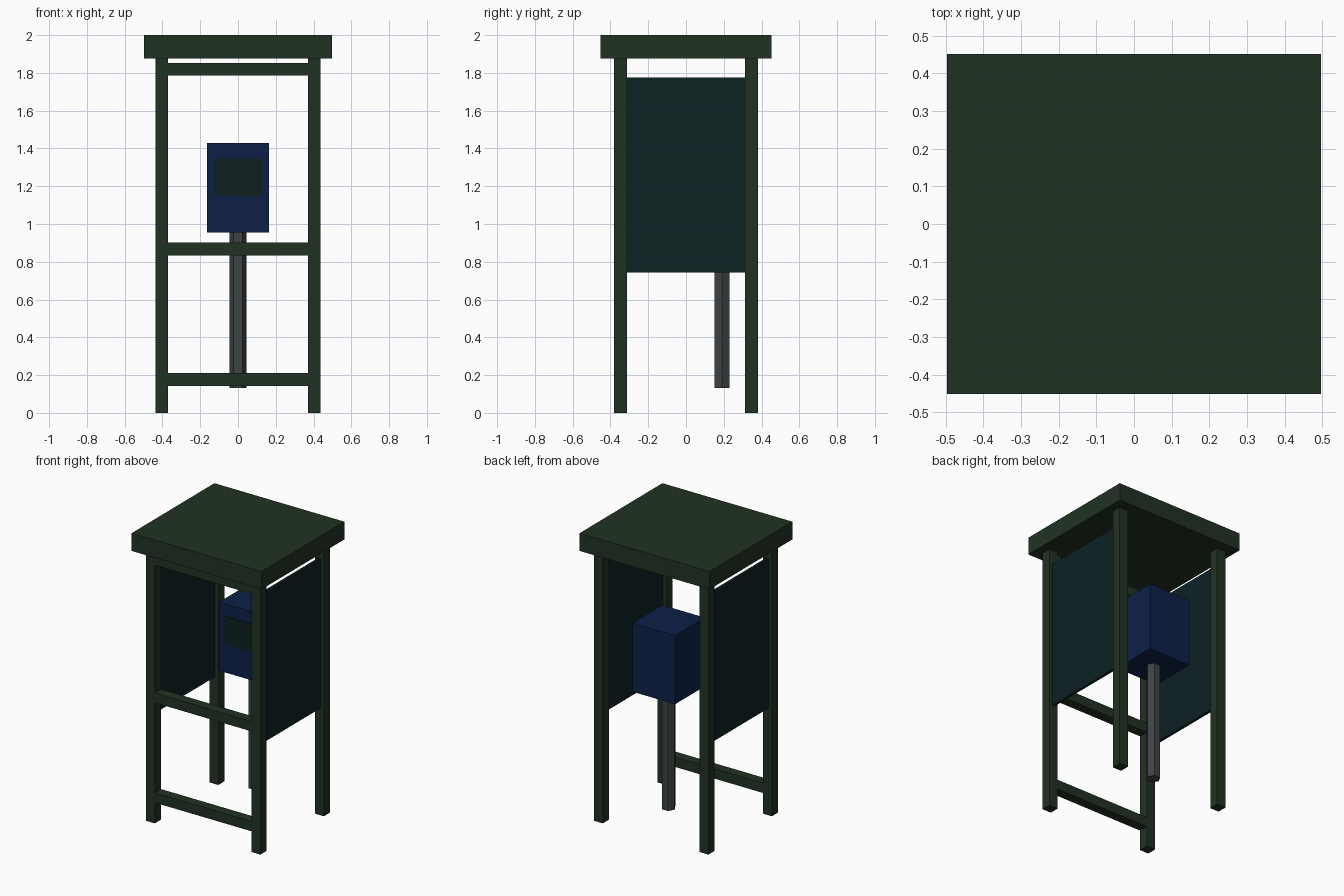
import bpy
import math

if "Cube" in bpy.data.objects:
    bpy.data.objects.remove(bpy.data.objects["Cube"])


def material(name, rgb):
    m = bpy.data.materials.new(name)
    m.diffuse_color = (*rgb, 1.0)
    m.use_nodes = True
    m.node_tree.nodes["Principled BSDF"].inputs["Base Color"].default_value = m.diffuse_color
    return m


GREEN = material("dark_green_paint", (0.0152, 0.0319, 0.0165))
TEAL = material("dark_teal_panel", (0.0040, 0.0160, 0.0176))
BLUE = material("navy_blue", (0.0044, 0.0144, 0.0640))
GLASS = material("dark_screen", (0.0040, 0.0144, 0.0137))
GREY = material("steel_grey", (0.0480, 0.0570, 0.0600))


def box(name, lo, hi, mat):
    """Axis-aligned box between two corners."""
    bpy.ops.mesh.primitive_cube_add(size=1, location=[(a + b) / 2 for a, b in zip(lo, hi)])
    ob = bpy.context.object
    ob.name = name
    ob.scale = [b - a for a, b in zip(lo, hi)]
    bpy.ops.object.transform_apply(location=False, rotation=False, scale=True)
    ob.data.materials.append(mat)
    return ob


# Roof slab
ROOF_Z = 1.877
box("roof", (-0.497, -0.452, ROOF_Z), (0.497, 0.452, 2.0), GREEN)

# Four corner posts
PX, PY, W = 0.404, 0.347, 0.034
for sx, side in ((-1, "left"), (1, "right")):
    for sy, end in ((-1, "front"), (1, "back")):
        x, y = sx * PX, sy * PY
        box(f"{end}_{side}_post", (x - W, y - W, 0), (x + W, y + W, ROOF_Z), GREEN)
    # Side panel set midway in the post width
    x = sx * PX
    box(f"{side}_side_panel", (x - 0.01, -PY + W, 0.742), (x + 0.01, PY - W, 1.775), TEAL)

# Front crossbars
for name, z in (("lower", 0.177), ("middle", 0.868), ("upper", 1.819)):
    box(f"{name}_crossbar", (-PX + W, -PY - W, z - W), (PX - W, -PY + W, z + W), GREEN)

# Hexagonal pole
POLE_Y = 0.19
bpy.ops.mesh.primitive_cylinder_add(vertices=6, radius=0.046, depth=0.825,
                                    location=(0, POLE_Y, 0.1325 + 0.4125),
                                    rotation=(0, 0, math.radians(30)))
pole = bpy.context.object
pole.name = "pole"
pole.data.materials.append(GREY)

# Equipment housing and its front screen plate
H = 0.163
box("housing", (-H, POLE_Y - H, 0.955), (H, POLE_Y + H, 1.43), BLUE)
box("screen", (-0.126, POLE_Y - H - 0.006, 1.149), (0.126, POLE_Y - H + 0.002, 1.346), GLASS)
